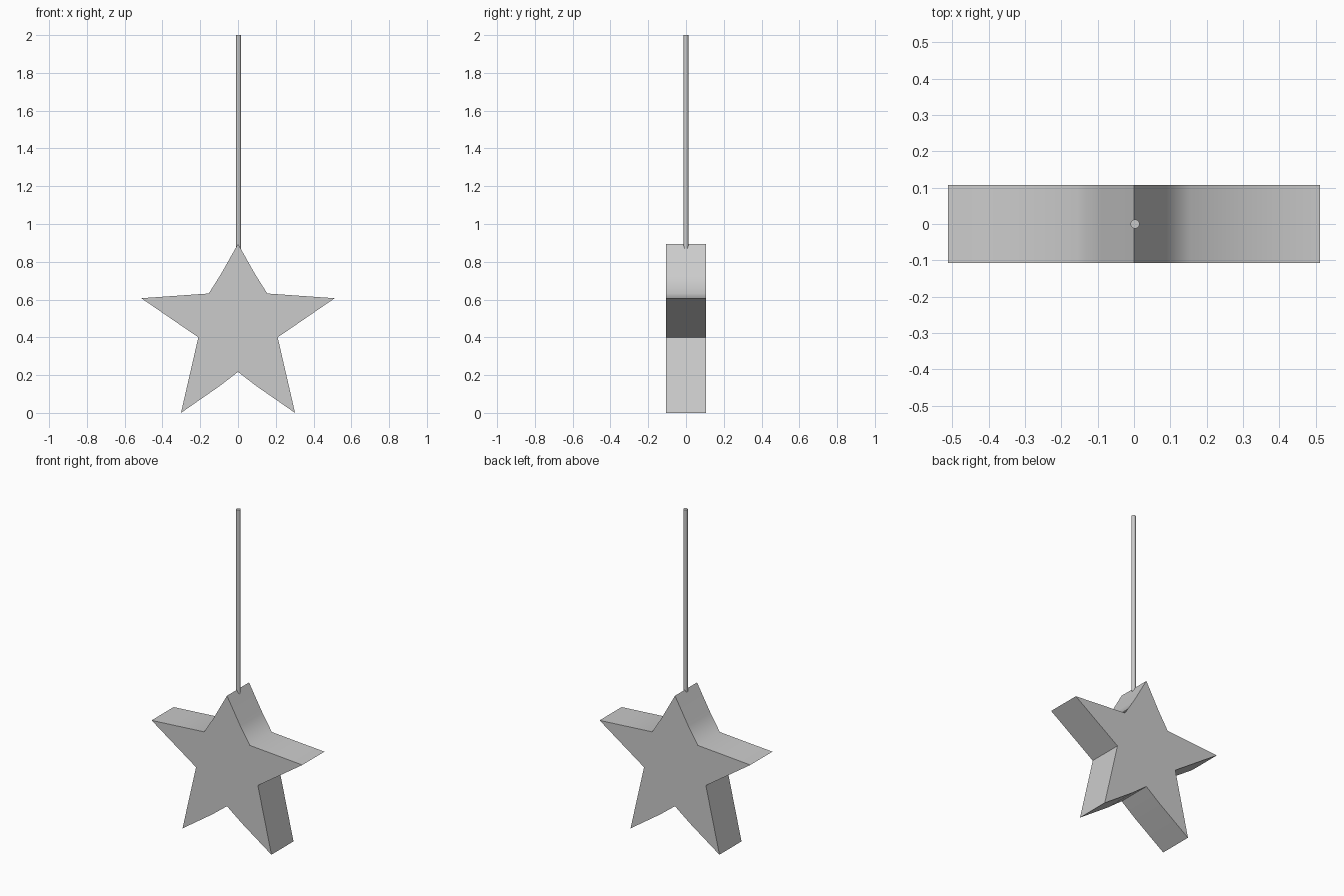
import bpy, bmesh, math

cube = bpy.data.objects.get("Cube")
if cube:
    bpy.data.objects.remove(cube)

grey = bpy.data.materials.new("plain grey")
grey.use_nodes = True
colour = (0.6, 0.6, 0.6, 1)
grey.diffuse_color = colour
grey.node_tree.nodes["Principled BSDF"].inputs["Base Color"].default_value = colour


def finish(obj, angle):
    obj.data.materials.append(grey)
    bpy.ops.object.select_all(action='DESELECT')
    obj.select_set(True)
    bpy.context.view_layer.objects.active = obj
    bpy.ops.object.shade_smooth_by_angle(angle=math.radians(angle))


# Star: half outline from top tip to bottom notch, mirrored and extruded
half = [(0, 0.895), (0.09, 0.735), (0.155, 0.632), (0.512, 0.607),
        (0.21, 0.4), (0.302, 0), (0.1, 0.14), (0, 0.217)]
outline = half + [(-x, z) for x, z in half[-2:0:-1]]
depth = 0.107
bm = bmesh.new()
front = bm.faces.new([bm.verts.new((x, -depth, z)) for x, z in outline])
back = bmesh.ops.extrude_face_region(bm, geom=[front], use_keep_orig=True)["geom"]
bmesh.ops.translate(bm, vec=(0, 2 * depth, 0),
                    verts=[g for g in back if isinstance(g, bmesh.types.BMVert)])
bmesh.ops.recalc_face_normals(bm, faces=bm.faces)
mesh = bpy.data.meshes.new("star")
bm.to_mesh(mesh)
bm.free()
star = bpy.data.objects.new("star", mesh)
bpy.context.collection.objects.link(star)
finish(star, 62)

# Hanging rod, sunk into the top point
bottom, top = 0.87, 2.0
bpy.ops.mesh.primitive_cylinder_add(vertices=24, radius=0.0125, depth=top - bottom,
                                    location=(0.003, 0, (top + bottom) / 2))
rod = bpy.context.object
rod.name = "hanging_rod"
finish(rod, 40)
